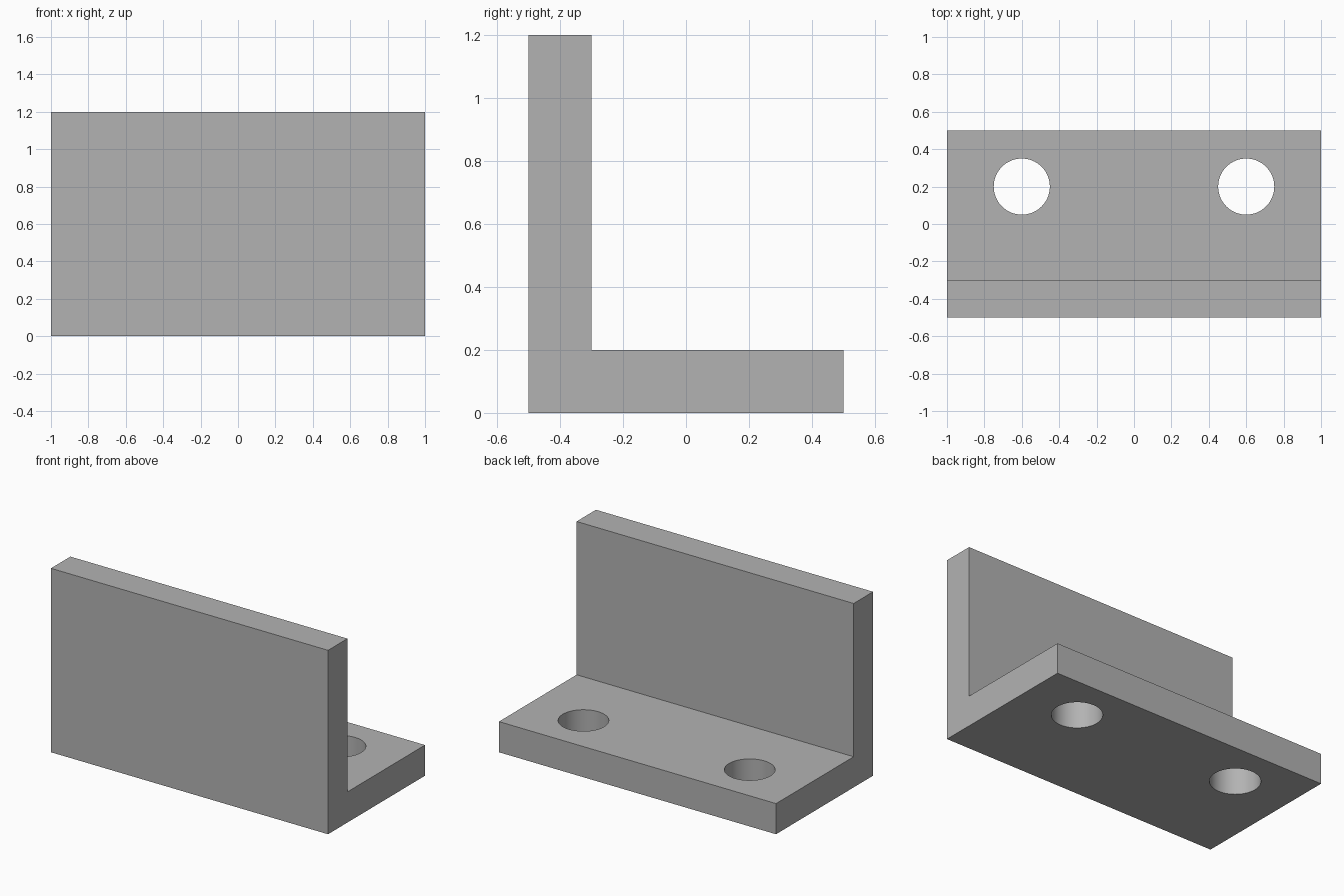
import bpy
import bmesh
import math

default_cube = bpy.data.objects.get("Cube")
if default_cube:
    bpy.data.objects.remove(default_cube, do_unlink=True)

WIDTH, DEPTH, HEIGHT, THICK = 2.0, 1.0, 1.2, 0.2
HOLE_X, HOLE_Y, HOLE_RADIUS = 0.6, 0.2, 0.15

# Plain grey material
grey = bpy.data.materials.new("grey")
grey.use_nodes = True
colour = (0.45, 0.45, 0.45, 1)
grey.diffuse_color = colour
grey.node_tree.nodes["Principled BSDF"].inputs["Base Color"].default_value = colour

# Angle bracket: L profile extruded along x
front, back = -DEPTH / 2, DEPTH / 2
profile = [(front, 0), (back, 0), (back, THICK),
           (front + THICK, THICK), (front + THICK, HEIGHT), (front, HEIGHT)]
bm = bmesh.new()
face = bm.faces.new([bm.verts.new((-WIDTH / 2, y, z)) for y, z in profile])
extruded = bmesh.ops.extrude_face_region(bm, geom=[face])["geom"]
bmesh.ops.translate(bm, vec=(WIDTH, 0, 0),
                    verts=[v for v in extruded if isinstance(v, bmesh.types.BMVert)])
bmesh.ops.recalc_face_normals(bm, faces=bm.faces)
mesh = bpy.data.meshes.new("angle_bracket")
bm.to_mesh(mesh)
bm.free()
mesh.materials.append(grey)
bracket = bpy.data.objects.new("angle_bracket", mesh)
bpy.context.collection.objects.link(bracket)
bpy.context.view_layer.objects.active = bracket

# Two bolt holes through the base flange
for side in (-1, 1):
    bpy.ops.mesh.primitive_cylinder_add(
        vertices=64, radius=HOLE_RADIUS, depth=THICK * 3,
        location=(side * HOLE_X, HOLE_Y, THICK / 2))
    cutter = bpy.context.object
    cutter.name = "hole_cutter"
    cutter.hide_render = True
    cutter.data.materials.append(grey)
    cut = bracket.modifiers.new("bolt_hole", "BOOLEAN")
    cut.operation = "DIFFERENCE"
    cut.solver = "EXACT"
    cut.object = cutter
    bpy.context.view_layer.objects.active = bracket
    bpy.ops.object.modifier_apply(modifier=cut.name)
    bpy.data.objects.remove(cutter, do_unlink=True)

# Smooth hole walls, sharp edges elsewhere
bpy.ops.object.select_all(action="DESELECT")
bracket.select_set(True)
bpy.context.view_layer.objects.active = bracket
bpy.ops.object.shade_smooth_by_angle(angle=math.radians(30))
